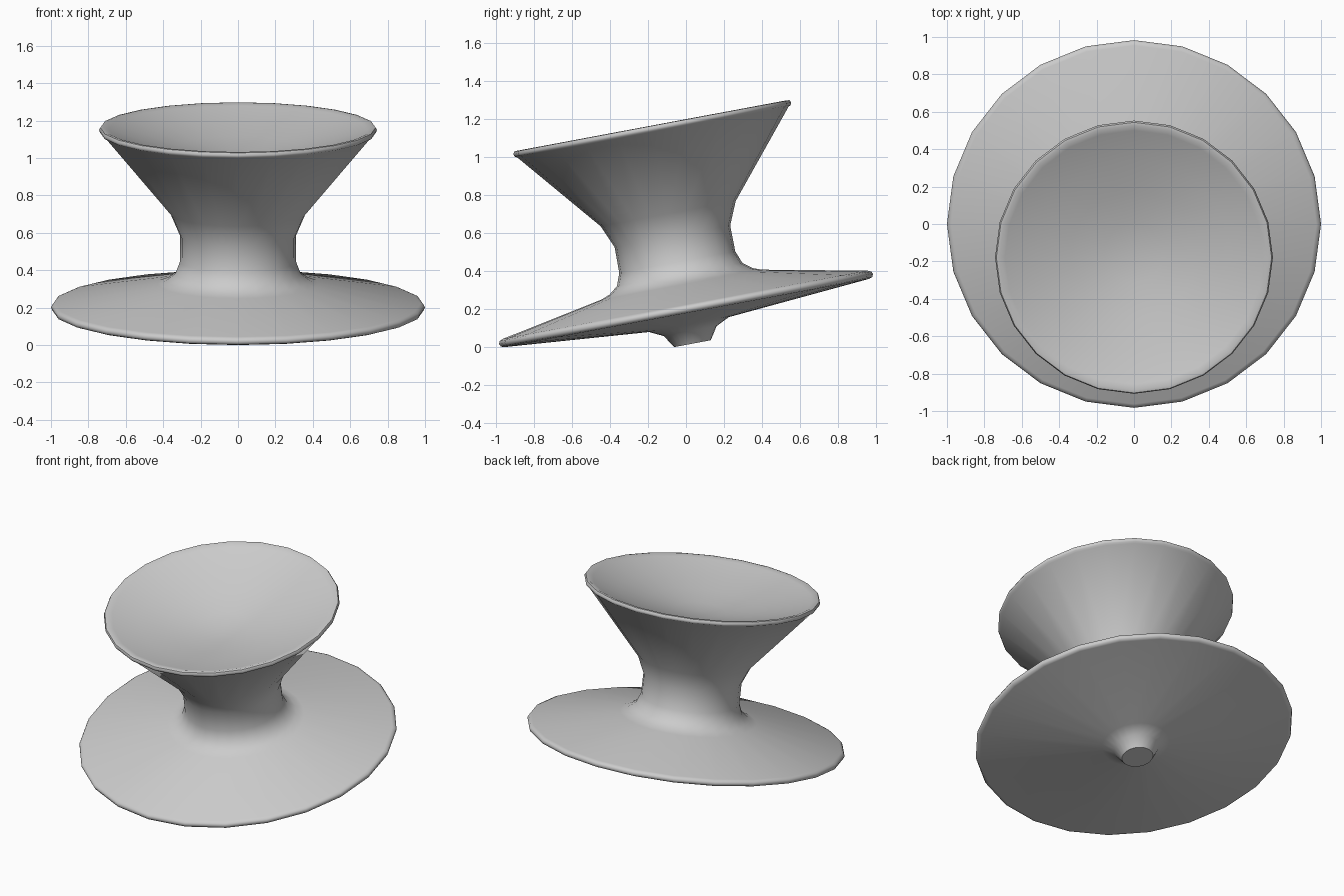
import bpy, bmesh, math
from mathutils import Matrix

if "Cube" in bpy.data.objects:
    bpy.data.objects.remove(bpy.data.objects["Cube"])

SIDES = 24
TILT = math.radians(10.6)

# Half profile (radius, height along the tilted axis), foot to bowl centre
PROFILE = [
    (0.0, -0.186), (0.098, -0.186), (0.141, -0.119), (0.213, -0.084),   # foot
    (0.975, -0.022), (0.993, -0.016), (1.0, 0.0), (0.993, 0.014), (0.975, 0.022),  # base rim
    (0.43, 0.129), (0.382, 0.147), (0.335, 0.184), (0.31, 0.25),        # base top
    (0.309, 0.388), (0.361, 0.509),                                    # neck
    (0.725, 0.945), (0.738, 0.952), (0.743, 0.965), (0.736, 0.978), (0.72, 0.98),  # seat rim
    (0.69, 0.968), (0.52, 0.915), (0.34, 0.868), (0.16, 0.832), (0.0, 0.82),       # bowl
]

# Spin the profile into one closed body
bm = bmesh.new()
verts = [bm.verts.new((r, 0, h)) for r, h in PROFILE]
edges = [bm.edges.new(pair) for pair in zip(verts, verts[1:])]
bmesh.ops.spin(bm, geom=verts + edges, cent=(0, 0, 0), axis=(0, 0, 1),
               angle=math.tau, steps=SIDES, use_merge=True)
bmesh.ops.remove_doubles(bm, verts=bm.verts, dist=0.0005)
bmesh.ops.recalc_face_normals(bm, faces=bm.faces)

# Lean it so the base rim and foot rest on the ground
bmesh.ops.transform(bm, matrix=Matrix.Rotation(TILT, 4, 'X'), verts=bm.verts)
low = min(v.co.z for v in bm.verts)
bmesh.ops.translate(bm, vec=(0, 0, -low), verts=bm.verts)

mesh = bpy.data.meshes.new("spinning_chair")
bm.to_mesh(mesh)
bm.free()
chair = bpy.data.objects.new("spinning_chair", mesh)
bpy.context.collection.objects.link(chair)
bpy.context.view_layer.objects.active = chair
chair.select_set(True)
bpy.ops.object.shade_smooth_by_angle(angle=math.radians(50))
